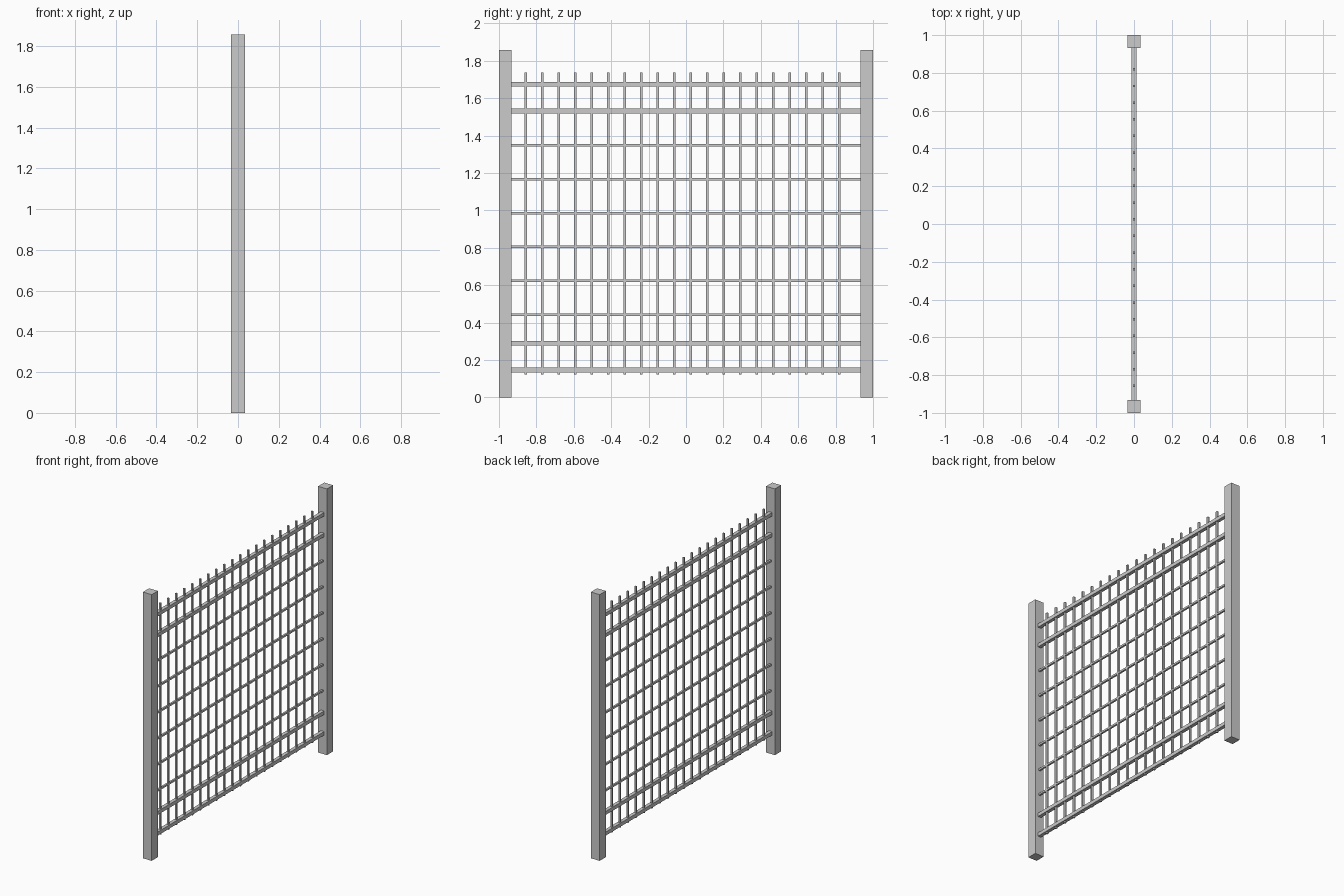
import bpy

if "Cube" in bpy.data.objects:
    bpy.data.objects.remove(bpy.data.objects["Cube"])

POST_W = 0.068
POST_H = 1.858
SPAN = 2 - 2 * POST_W + 0.01      # rail length, ends let into the posts
THICK, THIN = 0.025, 0.013


def box(name, size, location):
    bpy.ops.mesh.primitive_cube_add(size=1, location=location)
    ob = bpy.context.object
    ob.name = name
    ob.scale = size
    bpy.ops.object.transform_apply(location=False, rotation=False, scale=True)


# square end posts
for side, label in ((-1, "front"), (1, "back")):
    box(f"{label}_post", (POST_W, POST_W, POST_H),
        (0, side * (1 - POST_W / 2), POST_H / 2))

# paired thick rails at the top and bottom
for i, z in enumerate((0.146, 0.290, 1.531, 1.675)):
    box(f"thick_rail_{i + 1}", (THICK, SPAN, THICK), (0, 0, z))

# thin rails between the pairs
for i in range(6):
    box(f"thin_rail_{i + 1}", (THIN, SPAN, THIN), (0, 0, 0.442 + i * 0.1812))

# upright bars, standing slightly proud of the outer rails
Z0, Z1 = 0.123, 1.737
for i in range(20):
    box(f"upright_bar_{i + 1}", (THIN, THIN, Z1 - Z0),
        (0, -0.857 + i * 0.0882, (Z0 + Z1) / 2))
